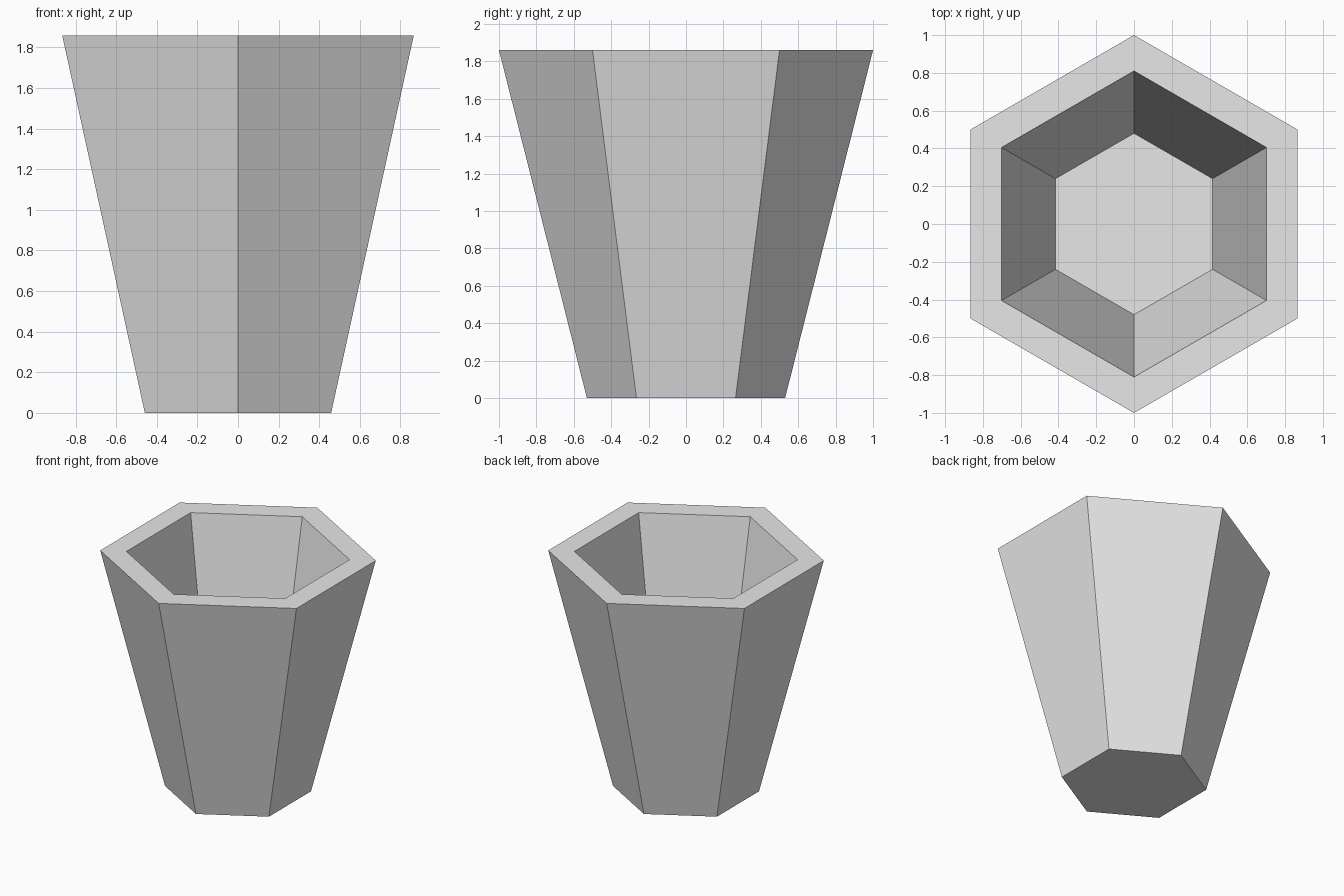
import bpy
import bmesh
from math import cos, sin, pi

# Remove the default object
cube = bpy.data.objects.get("Cube")
if cube:
    bpy.data.objects.remove(cube, do_unlink=True)

SIDES = 6
# Radius and height of each ring: base, outer rim, inner rim, inner floor
PROFILE = [(0.53, 0.0), (1.0, 1.86), (0.81, 1.86), (0.48, 0.19)]

# Plain grey material
grey = bpy.data.materials.new("light_grey")
grey.use_nodes = True
colour = (0.8, 0.8, 0.8, 1.0)
grey.diffuse_color = colour
grey.node_tree.nodes["Principled BSDF"].inputs["Base Color"].default_value = colour


def add_ring(bm, radius, z):
    """Hexagonal ring with corners pointing to the front and back."""
    angles = [pi / 2 + 2 * pi * i / SIDES for i in range(SIDES)]
    return [bm.verts.new((radius * cos(a), radius * sin(a), z)) for a in angles]


# Hollow tapered pot: rings bridged in order, capped at base and floor
bm = bmesh.new()
rings = [add_ring(bm, r, z) for r, z in PROFILE]
for low, high in zip(rings, rings[1:]):
    for i in range(SIDES):
        j = (i + 1) % SIDES
        bm.faces.new((low[i], low[j], high[j], high[i]))
bm.faces.new(list(reversed(rings[0])))
bm.faces.new(rings[-1])
bmesh.ops.recalc_face_normals(bm, faces=bm.faces)

mesh = bpy.data.meshes.new("hexagonal_pot")
bm.to_mesh(mesh)
bm.free()
mesh.materials.append(grey)
pot = bpy.data.objects.new("hexagonal_pot", mesh)
bpy.context.collection.objects.link(pot)
